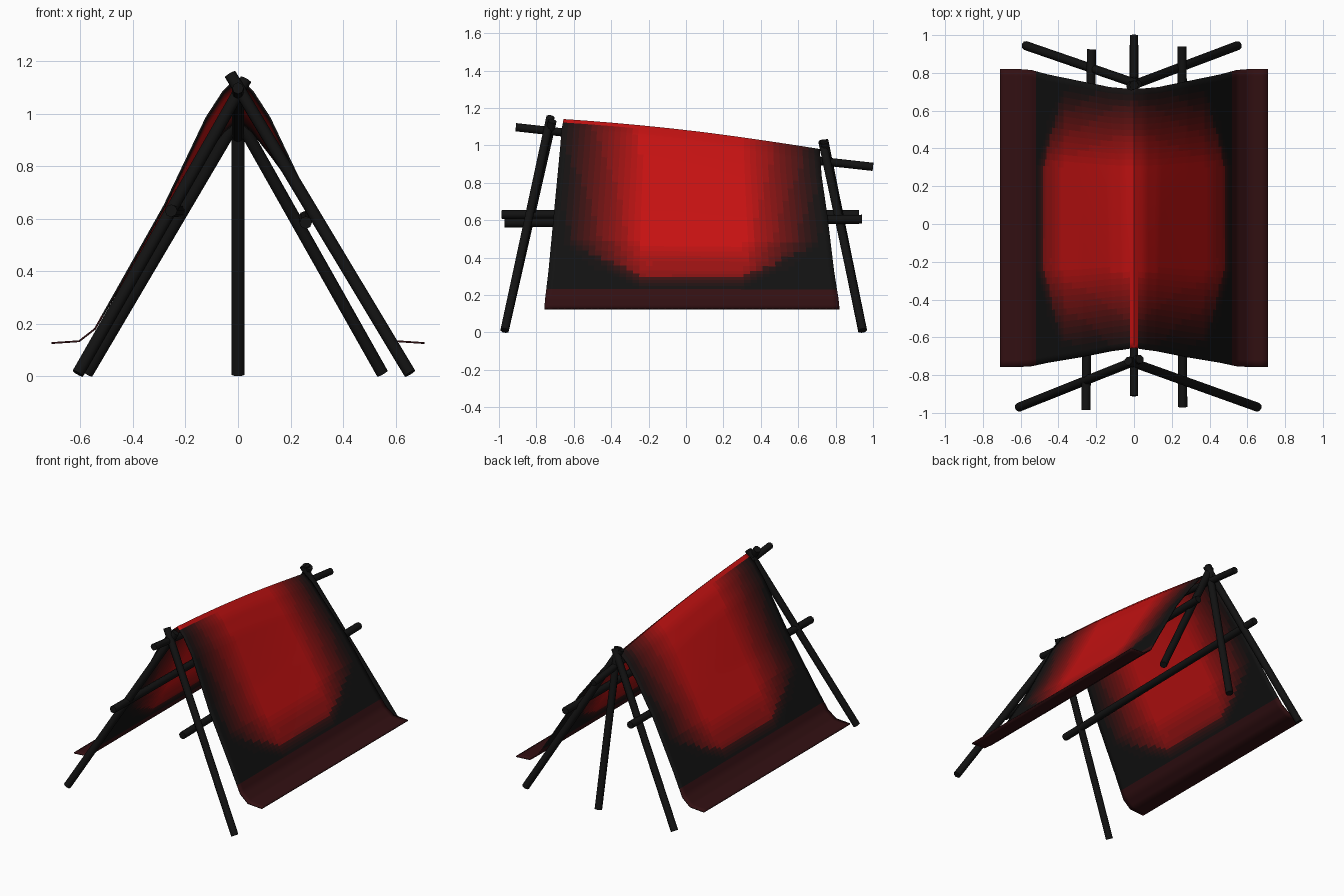
import bpy, bmesh
from mathutils import Vector

if "Cube" in bpy.data.objects:
    bpy.data.objects.remove(bpy.data.objects["Cube"])


def material(name, rgb):
    m = bpy.data.materials.new(name)
    m.diffuse_color = (*rgb, 1)
    m.use_nodes = True
    m.node_tree.nodes["Principled BSDF"].inputs["Base Color"].default_value = m.diffuse_color
    return m


def clamp(v):
    return max(0.0, min(1.0, v))


def lerp(a, b, t):
    return a + (b - a) * t


BLACK = material("charred_wood", (0.006, 0.006, 0.006))


def pole(name, a, b, r=0.024):
    a, b = Vector(a), Vector(b)
    bpy.ops.mesh.primitive_cylinder_add(vertices=8, radius=r, depth=(b - a).length,
                                        location=(a + b) / 2)
    o = bpy.context.object
    o.name = name
    o.rotation_euler = (b - a).to_track_quat('Z', 'Y').to_euler()
    o.data.materials.append(BLACK)
    bpy.ops.object.shade_smooth_by_angle(angle=0.9)
    return o


# Crossed end legs and the leaning rear prop
pole("front_leg_left", (-0.61, -0.97, 0.01), (0.03, -0.715, 1.13))
pole("front_leg_right", (0.655, -0.97, 0.01), (-0.03, -0.725, 1.15))
pole("rear_leg_left", (-0.575, 0.945, 0.01), (0.02, 0.74, 1.02))
pole("rear_leg_right", (0.55, 0.945, 0.01), (-0.02, 0.73, 1.02))
pole("rear_prop", (0, 0.945, 0.005), (0, 0.735, 1.03))

# Ridge pole and side rails
pole("ridge_pole", (0, -0.91, 1.097), (0, 1.0, 0.885), 0.022)
pole("side_rail_left", (-0.255, -0.985, 0.63), (-0.225, 0.925, 0.63))
pole("side_rail_right", (0.258, -0.97, 0.585), (0.255, 0.94, 0.605))

# Cloth half-sections, ridge to flap: front (x, y, z) then back (x, y, z)
SECTION = [
    ((0.00, -0.655, 1.137), (0.00, 0.715, 0.977)),
    ((0.055, -0.665, 1.085), (0.055, 0.718, 0.930)),
    ((0.12, -0.673, 0.985), (0.13, 0.725, 0.835)),
    ((0.28, -0.705, 0.650), (0.28, 0.755, 0.630)),
    ((0.46, -0.735, 0.330), (0.46, 0.792, 0.325)),
    ((0.545, -0.753, 0.180), (0.545, 0.815, 0.180)),
    ((0.605, -0.757, 0.133), (0.605, 0.820, 0.133)),
    ((0.71, -0.757, 0.126), (0.71, 0.820, 0.126)),
]
STEPS = [3, 4, 10, 12, 9, 4, 3]
NY = 44

# Cloth colours: ramp from scorched edge to red, plus the dark hem
LEVELS = 16
cloth_mats = [material(f"cloth_shade_{i}", (lerp(0.006, 0.56, (i / LEVELS) ** 2),
                                            0.006, 0.006)) for i in range(LEVELS + 1)]
cloth_mats.append(material("cloth_hem", (0.032, 0.005, 0.006)))


def shade(p):
    if p.z < 0.235:
        return LEVELS + 1
    if abs(p.x) < 0.02 and p.y < -0.2:
        return LEVELS
    e = clamp(min((p.y + 0.67) / 0.44, (0.73 - p.y) / 0.42))
    floor = 0.30 + 0.18 * (1 - e)
    low = 1.0 if p.z > 0.48 else clamp((p.z - floor) / 0.18 * 0.35 + 0.65)
    if p.z < floor:
        low = clamp(0.3 - (floor - p.z) * 4)
    return round(e * low * LEVELS)


# Resample the half-section, then mirror it
half = []
for (f0, b0), (f1, b1), n in zip(SECTION, SECTION[1:], STEPS):
    half += [(Vector(f0).lerp(Vector(f1), k / n), Vector(b0).lerp(Vector(b1), k / n))
             for k in range(n)]
half.append(tuple(Vector(v) for v in SECTION[-1]))
flip = Vector((-1, 1, 1))
full = [(f * flip, b * flip) for f, b in reversed(half[1:])] + half

# Loft the cloth from front to back with a slight bulge along the ridge
bm = bmesh.new()
rows = []
for f, b in full:
    row = []
    for j in range(NY + 1):
        t = j / NY
        p = f.lerp(b, t)
        p.z += 0.07 * t * (1 - t) * clamp((p.z - 0.65) / 0.4)
        row.append(bm.verts.new(p))
    rows.append(row)
for r0, r1 in zip(rows, rows[1:]):
    for j in range(NY):
        face = bm.faces.new((r0[j], r1[j], r1[j + 1], r0[j + 1]))
        face.material_index = shade(face.calc_center_median())
bmesh.ops.recalc_face_normals(bm, faces=bm.faces)
if sum(f.normal.z for f in bm.faces) < 0:
    bmesh.ops.reverse_faces(bm, faces=bm.faces)
mesh = bpy.data.meshes.new("tent_cloth")
bm.to_mesh(mesh)
bm.free()
for m in cloth_mats:
    mesh.materials.append(m)
cloth = bpy.data.objects.new("tent_cloth", mesh)
bpy.context.collection.objects.link(cloth)
solid = cloth.modifiers.new("thickness", 'SOLIDIFY')
solid.thickness = 0.007
solid.offset = 0
bpy.ops.object.select_all(action='DESELECT')
cloth.select_set(True)
bpy.context.view_layer.objects.active = cloth
bpy.ops.object.shade_smooth_by_angle(angle=0.8)
